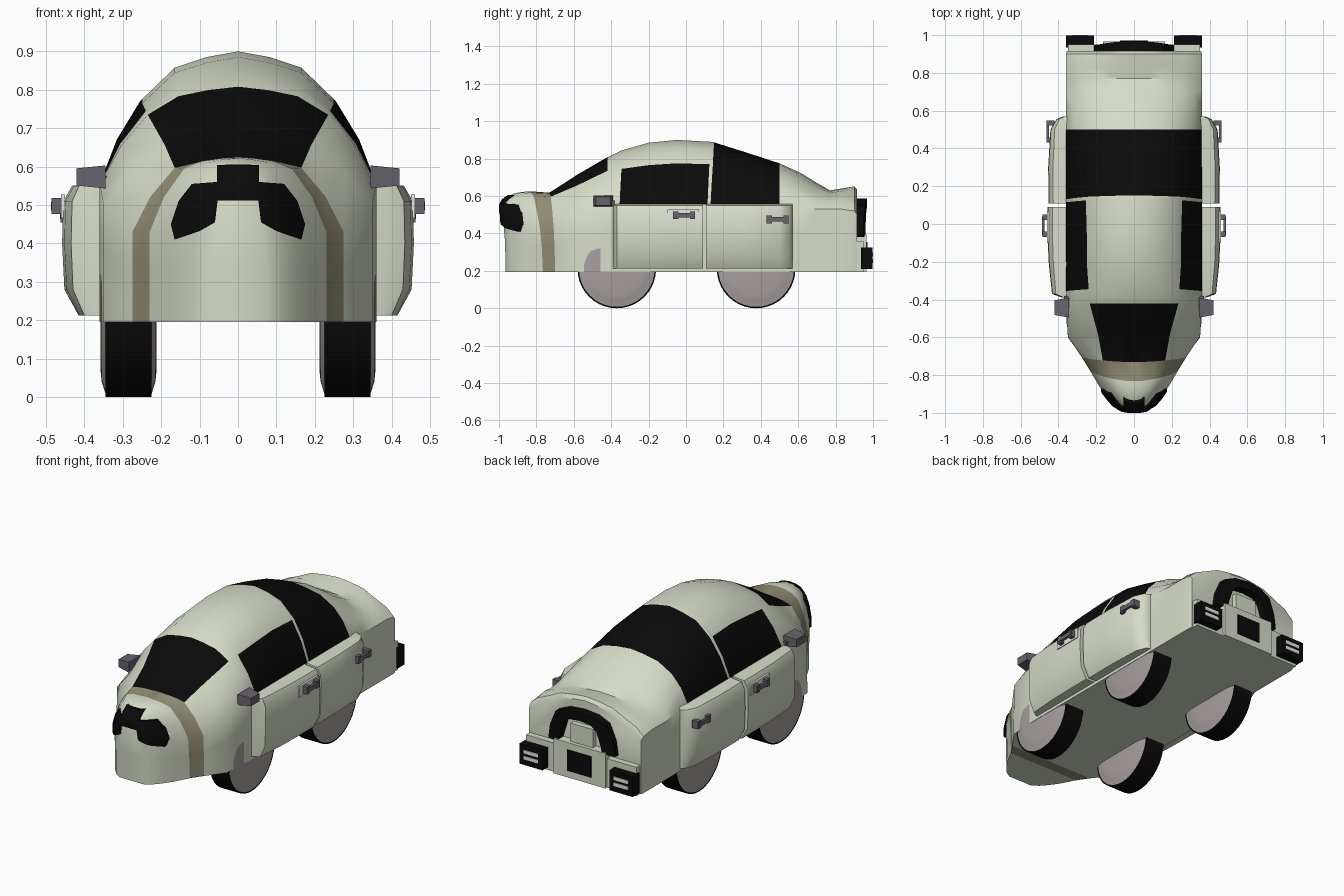
import bpy, bmesh, math
from mathutils import Vector
from mathutils.bvhtree import BVHTree

if "Cube" in bpy.data.objects:
    bpy.data.objects.remove(bpy.data.objects["Cube"])


def material(name, r, g, b):
    m = bpy.data.materials.new(name)
    m.diffuse_color = (r, g, b, 1)
    m.use_nodes = True
    m.node_tree.nodes["Principled BSDF"].inputs["Base Color"].default_value = m.diffuse_color
    return m


PAINT = material("pale green paint", .68, .72, .58)
BLACK = material("black", .003, .003, .003)
OLIVE = material("olive stripe", .29, .28, .18)
HUB = material("warm grey", .38, .34, .34)
METAL = material("dark grey", .14, .125, .15)
WHITE = material("white", .9, .9, .9)


def finish(name, bm, mats, smooth=None):
    bmesh.ops.recalc_face_normals(bm, faces=bm.faces)
    me = bpy.data.meshes.new(name)
    bm.to_mesh(me)
    bm.free()
    ob = bpy.data.objects.new(name, me)
    bpy.context.collection.objects.link(ob)
    for m in mats:
        me.materials.append(m)
    if smooth:
        bpy.ops.object.select_all(action='DESELECT')
        ob.select_set(True)
        bpy.context.view_layer.objects.active = ob
        bpy.ops.object.shade_smooth_by_angle(angle=math.radians(smooth))
    return ob


def loft(rings, rule=lambda i, j: 0):
    """Skin closed rings of points, capping both ends."""
    bm = bmesh.new()
    vs = [[bm.verts.new(p) for p in r] for r in rings]
    n = len(vs[0])
    for i in range(len(vs) - 1):
        for j in range(n):
            k = (j + 1) % n
            f = bm.faces.new((vs[i][j], vs[i][k], vs[i + 1][k], vs[i + 1][j]))
            f.material_index = rule(i, j)
    bm.faces.new(vs[0])
    bm.faces.new(vs[-1])
    return bm


def box(name, x, y, z, mat, taper=1.0):
    """Box from ranges; taper shrinks the +x end."""
    cy, cz = sum(y) / 2, sum(z) / 2
    rings = []
    for px, s in ((x[0], 1), (x[1], taper)):
        hy, hz = (y[1] - y[0]) / 2 * s, (z[1] - z[0]) / 2 * s
        rings.append([(px, cy + a * hy, cz + b * hz) for a, b in ((-1, -1), (1, -1), (1, 1), (-1, 1))])
    return finish(name, loft(rings), [mat])


def pair(name, x, y, z, mat, taper=1.0):
    for s, side in ((1, "right"), (-1, "left")):
        box(f"{side}_{name}", (s * x[0], s * x[1]), y, z, mat, taper)


# Body shell: y low, y top, half width, belt height, roof edge x, roof edge z, top z
SECTIONS = [
    (-.965, -.985, .075, .45, .05, .52, .55),
    (-.94, -.965, .115, .45, .075, .55, .585),
    (-.90, -.925, .15, .45, .09, .575, .612),
    (-.85, -.88, .185, .44, .115, .59, .622),
    (-.765, -.83, .23, .43, .14, .595, .625),
    (-.70, -.73, .275, .43, .165, .597, .618),
    (-.60, -.58, .35, .50, .19, .655, .715),
    (-.42, -.42, .36, .555, .235, .735, .808),
    (-.36, -.34, .36, .555, .24, .745, .845),
    (-.20, -.20, .36, .555, .25, .765, .885),
    (-.05, -.05, .36, .555, .25, .775, .90),
    (.11, .13, .36, .555, .255, .77, .89),
    (.125, .15, .36, .555, .255, .768, .887),
    (.30, .30, .36, .555, .25, .755, .84),
    (.50, .50, .36, .555, .26, .70, .775),
    (.62, .62, .36, .54, .26, .645, .72),
    (.70, .70, .36, .53, .26, .61, .67),
    (.77, .77, .36, .53, .26, .59, .63),
    (.83, .83, .36, .53, .26, .60, .64),
    (.90, .90, .36, .52, .25, .59, .652),
    (.915, .915, .355, .50, .22, .57, .635),
]


def body_ring(yb, yt, w, zb, xe, ze, h):
    half = [(w, .195), (w, .195 + (zb - .195) * .6), (w, zb),
            ((w + xe) / 2 + .008, (zb + ze) / 2 + .008), (xe, ze),
            (.66 * xe, ze + .66 * (h - ze)), (.33 * xe, ze + .88 * (h - ze)), (0, h)]
    t = (0, .1, .25, .5, .75, .9, 1, 1)
    pts = [(x, yb + (yt - yb) * k, z) for (x, z), k in zip(half, t)]
    return pts + [(-x, y, z) for x, y, z in pts[-2::-1]]


def body_colour(i, j):
    if i == 4:
        return 2                                   # hood stripe
    windscreen = i in (5, 6) and 4 <= j <= 9
    side = i in (8, 9, 10) and j in (2, 3, 10, 11)
    rear = i in (12, 13) and 2 <= j <= 11
    return 1 if windscreen or side or rear else 0


bm = loft([body_ring(*s) for s in SECTIONS], body_colour)
bvh = BVHTree.FromBMesh(bm)
finish("body_shell", bm, [PAINT, BLACK, OLIVE], 35)

# Bulging doors
DOOR = [(.34, .212), (.415, .212), (.452, .28), (.458, .4), (.455, .51), (.432, .55), (.34, .56)]
DOORS = {
    "front_door": [(-.39, .35), (-.37, .8), (-.2, .95), (-.05, 1), (.09, 1)],
    "rear_door": [(.108, .95), (.3, .97), (.5, .87), (.555, .6), (.57, .3)],
}
for name, stations in DOORS.items():
    for s, side in ((1, "right"), (-1, "left")):
        rings = [[(s * (.34 + (x - .34) * k), y, z) for x, z in DOOR] for y, k in stations]
        finish(f"{side}_{name}", loft(rings), [PAINT], 40)

# Wheels: lathed tyre with full disc covers on both sides
WHEEL = [(-.073, .14), (-.07, .17), (-.06, .202), (-.06, .21), (.06, .21), (.06, .202), (.07, .17), (.073, .14)]
for s, side in ((1, "right"), (-1, "left")):
    for y, end in ((-.37, "front"), (.375, "rear")):
        N = 40
        rings = [[(s * .285 + x, y + r * math.cos(a * math.tau / N), .21 + r * math.sin(a * math.tau / N))
                  for a in range(N)] for x, r in WHEEL]
        bm = loft(rings, lambda i, j: 0 if 2 <= i <= 4 else 1)
        for f in bm.faces:
            if len(f.verts) > 4:
                f.material_index = 1
        finish(f"{end}_{side}_wheel", bm, [BLACK, HUB], 35)


def band(name, outer, inner, surface, depth, steps=4):
    """Thick black band between two mirrored outlines, laid on a surface y(x, z)."""
    def dense(line):
        full = [(-x, z) for x, z in line[:0:-1]] + line
        out = []
        for (x0, z0), (x1, z1) in zip(full, full[1:]):
            out += [(x0 + (x1 - x0) * k / steps, z0 + (z1 - z0) * k / steps) for k in range(steps)]
        return out + [full[-1]]
    rings = []
    for (xo, zo), (xi, zi) in zip(dense(outer), dense(inner)):
        row = [(xo + (xi - xo) * k / 4, zo + (zi - zo) * k / 4) for k in range(5)]
        front = [(x, surface(x, z), z) for x, z in row]
        rings.append(front + [(x, y + depth, z) for x, y, z in front[::-1]])
    finish(name, loft(rings), [BLACK], 30)


def nose_y(x, z):
    hit = bvh.ray_cast(Vector((x, -2, z)), Vector((0, 1, 0)))[0]
    return max(-1, (hit.y if hit else -.85) - .018)


# Nose grille: drooping wings and a central block
band("nose_grille", [(0, .56), (.055, .56), (.12, .555), (.155, .51), (.175, .45)],
     [(0, .512), (.053, .512), (.06, .455), (.1, .432), (.165, .41)], nose_y, .03)
band("nose_block", [(0, .606), (.055, .604)], [(0, .515), (.055, .515)], nose_y, .03)

# Tail: arch, bumper, plate panel and lamps
band("tail_arch", [(0, .588), (.09, .58), (.16, .55), (.2, .46), (.212, .38)],
     [(0, .54), (.07, .532), (.105, .5), (.125, .44), (.14, .385)],
     lambda x, z: .968 - .5 * x * x, -.06)
box("rear_bumper", (-.35, .35), (.9, .95), (.195, .36), PAINT)
box("plate_panel", (-.165, .165), (.9, .966), (.195, .395), PAINT)
box("rear_plate", (-.075, .075), (.96, .971), (.235, .355), BLACK)
box("tail_block", (-.07, .07), (.9, .945), (.39, .50), PAINT)
pair("tail_lamp", (.212, .36), (.935, .997), (.21, .325), BLACK)
for z in (.243, .277):
    pair("lamp_bar", (.24, .332), (.99, 1.0), (z, z + .02), WHITE)

# Wing mirrors
pair("mirror_arm", (.33, .37), (-.44, -.38), (.55, .575), METAL)
pair("mirror", (.345, .42), (-.495, -.39), (.543, .603), METAL, .75)

# Door handles: two posts and a grip, with a pale plate on the front doors
pair("handle_plate", (.45, .461), (-.1, .07), (.466, .527), WHITE)
for name, y, z, x in (("front_handle", -.01, .497, .455), ("rear_handle", .49, .475, .432)):
    for e in (-.045, .045):
        pair(name + "_post", (x - .01, x + .03), (y + e - .014, y + e + .014), (z - .021, z + .021), METAL)
    pair(name + "_grip", (x + .018, x + .032), (y - .05, y + .05), (z - .012, z + .012), METAL)
